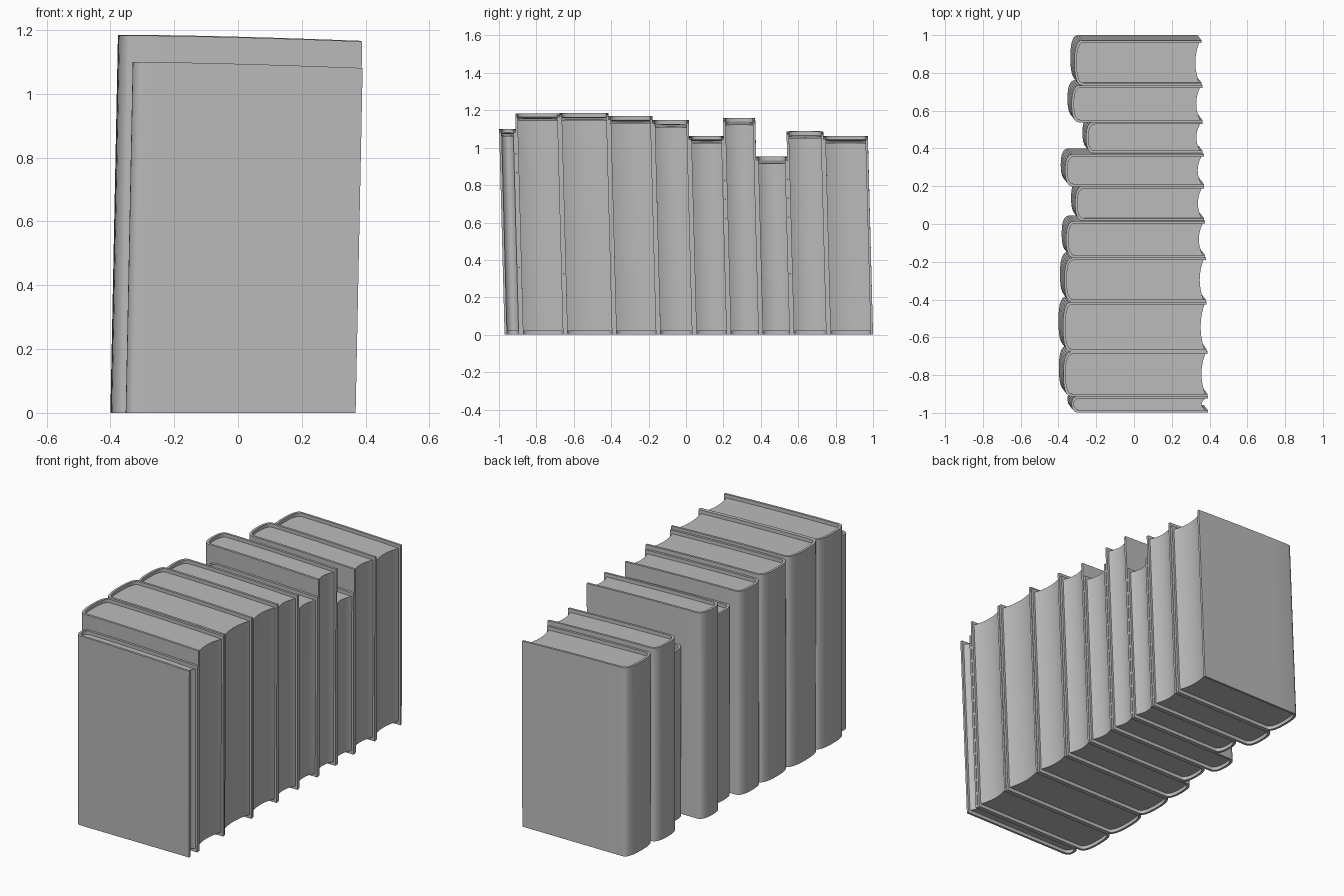
import bpy, bmesh, math

cube = bpy.data.objects.get("Cube")
if cube:
    bpy.data.objects.remove(cube, do_unlink=True)

grey = bpy.data.materials.new("plain grey")
grey.use_nodes = True
COLOUR = (0.5, 0.5, 0.5, 1)
grey.diffuse_color = COLOUR
grey.node_tree.nodes["Principled BSDF"].inputs["Base Color"].default_value = COLOUR

BOARD, RECESS, BULGE = 0.013, 0.02, 0.042
LEAN_X, LEAN_Y = 0.02, -0.026


def lean(x, y, z, is_top):
    """Tilt a point with the row and let the top edge sag towards the fore edge."""
    sag = 0.02 * max(0, (x + 0.36) / 0.75) ** 1.5 if is_top else 0
    return (x + LEAN_X * z, y + LEAN_Y * z, z - sag)


def prism(name, grid, z0, z1):
    """Solid raised from a plan grid of (x, y) points."""
    bm = bmesh.new()
    low = [[bm.verts.new(lean(x, y, z0, False)) for x, y in row] for row in grid]
    high = [[bm.verts.new(lean(x, y, z1, True)) for x, y in row] for row in grid]
    n, m = len(grid), len(grid[0])
    for layer in (low, high):
        for i in range(n - 1):
            for j in range(m - 1):
                bm.faces.new((layer[i][j], layer[i + 1][j],
                              layer[i + 1][j + 1], layer[i][j + 1]))
    rim = ([(i, 0) for i in range(n)] + [(n - 1, j) for j in range(1, m)]
           + [(i, m - 1) for i in range(n - 2, -1, -1)]
           + [(0, j) for j in range(m - 2, 0, -1)])
    for (a, b), (c, d) in zip(rim, rim[1:] + rim[:1]):
        bm.faces.new((low[a][b], low[c][d], high[c][d], high[a][b]))
    bmesh.ops.recalc_face_normals(bm, faces=bm.faces)
    mesh = bpy.data.meshes.new(name)
    bm.to_mesh(mesh)
    bm.free()
    mesh.materials.append(grey)
    obj = bpy.data.objects.new(name, mesh)
    bpy.context.collection.objects.link(obj)
    bpy.ops.object.select_all(action='DESELECT')
    obj.select_set(True)
    bpy.context.view_layer.objects.active = obj
    bpy.ops.object.shade_smooth_by_angle(angle=math.radians(35))


def arc(tip, y0, y1, bulge, steps=14):
    """Rounded spine in plan, from one board to the other."""
    pts = []
    for k in range(steps + 1):
        a = math.pi * k / steps
        x = tip + bulge * (1 - math.sin(a) ** 0.8 if 0 < k < steps else 1)
        side = math.copysign(abs(math.cos(a)) ** 0.8, math.cos(a))
        pts.append((x, (y0 + y1) / 2 - side * (y1 - y0) / 2))
    return pts


def book(number, y0, y1, height, tip):
    fore = 0.352 - 0.018 * (y0 + y1) / 2
    outer = arc(tip, y0, y1, BULGE)
    inner = arc(tip + BOARD, y0 + BOARD, y1 - BOARD, BULGE - BOARD / 2)
    # Case: two boards joined by the rounded spine
    steps = [fore + (outer[0][0] - fore) * i / 5 for i in range(5)]
    wall = [[(x, y0), (x, y0 + BOARD)] for x in steps]
    wall += [[o, i] for o, i in zip(outer, inner)]
    wall += [[(x, y1), (x, y1 - BOARD)] for x in reversed(steps)]
    prism(f"cover_{number}", wall, 0, height)
    # Page block with a hollow fore edge
    pages = []
    for x, y in inner:
        v = (2 * y - y0 - y1) / (y1 - y0 - 2 * BOARD)
        end = fore - 0.012 - 0.02 * (1 - v * v)
        pages.append([(x + (end - x) * u / 5, y) for u in range(6)])
    prism(f"pages_{number}", pages, RECESS, height - RECESS)


edges = [-0.97, -0.882, -0.645, -0.383, -0.148, 0.045, 0.229, 0.4, 0.566, 0.762, 1.0]
heights = [1.1, 1.183, 1.185, 1.17, 1.147, 1.063, 1.16, 0.953, 1.088, 1.063]
tips = [-0.352, -0.398, -0.4, -0.392, -0.383, -0.333, -0.388, -0.273, -0.352, -0.337]
for n, (h, t) in enumerate(zip(heights, tips)):
    book(n + 1, edges[n], edges[n + 1], h, t)
